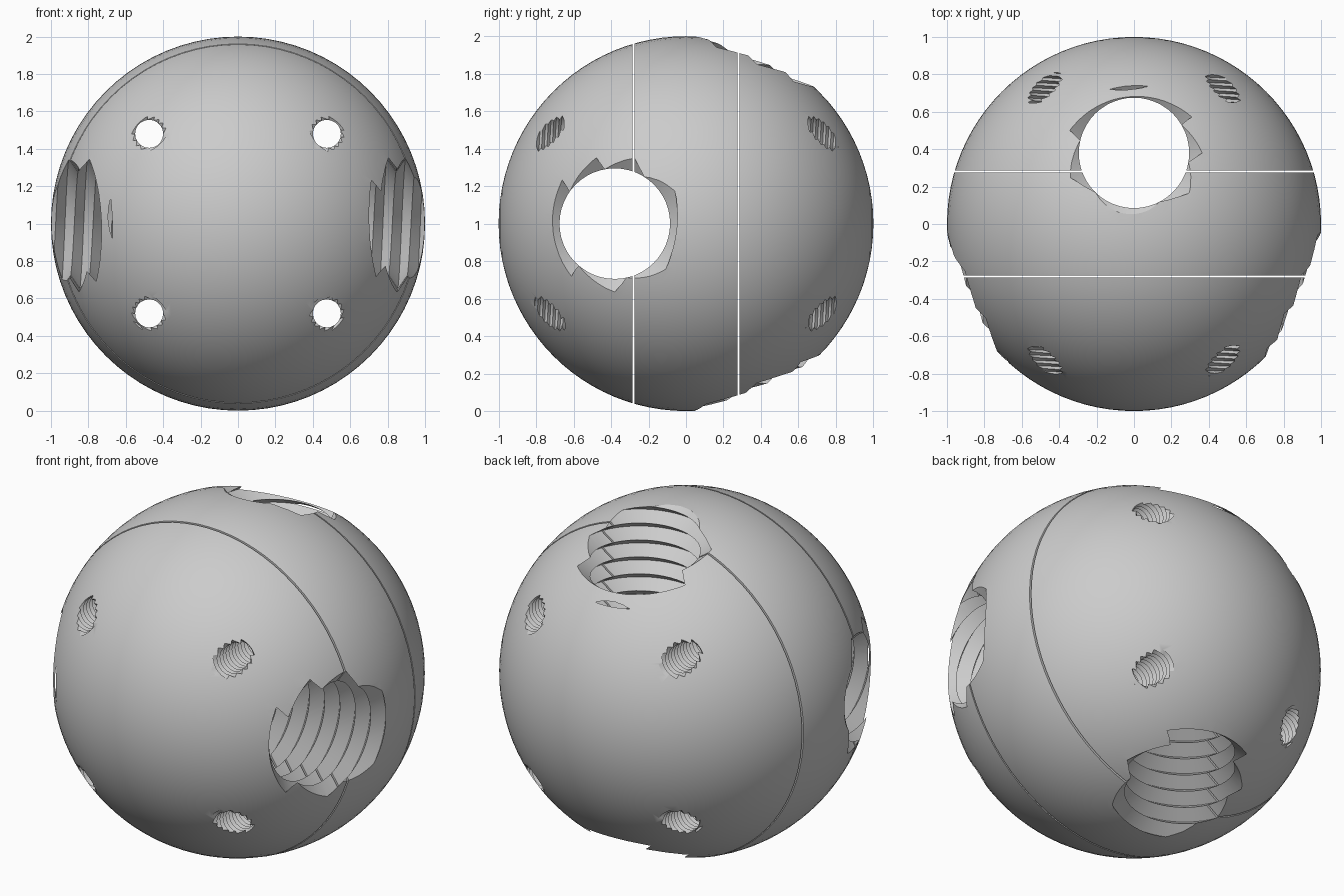
import bpy, bmesh
from math import cos, sin, tau, radians
from mathutils import Matrix, Vector

default = bpy.data.objects.get("Cube")
if default:
    bpy.data.objects.remove(default)

# One plain grey material
GREY = (0.6, 0.6, 0.6, 1.0)
grey = bpy.data.materials.new("plain_grey")
grey.use_nodes = True
grey.diffuse_color = GREY
grey.node_tree.nodes["Principled BSDF"].inputs["Base Color"].default_value = GREY


def to_object(bm, name):
    bmesh.ops.recalc_face_normals(bm, faces=bm.faces[:])
    mesh = bpy.data.meshes.new(name)
    bm.to_mesh(mesh)
    bm.free()
    mesh.materials.append(grey)
    obj = bpy.data.objects.new(name, mesh)
    bpy.context.collection.objects.link(obj)
    return obj


def thread_cutter(name, minor, major, pitch, length, sides, matrix):
    """Closed right-handed V thread, used to tap a hole."""
    bm = bmesh.new()
    last = 2 * int(length / pitch)
    rows = []
    for i in range(last + 1):
        r = major if i % 2 else minor
        row = []
        for j in range(sides):
            a = tau * j / sides
            z = (i / 2 + j / sides) * pitch - length / 2
            row.append(bm.verts.new((r * cos(a), r * sin(a), z)))
        rows.append(row)
    for i in range(last):
        for j in range(sides - 1):
            bm.faces.new((rows[i][j], rows[i][j + 1], rows[i + 1][j + 1], rows[i + 1][j]))
        if i + 3 <= last:
            bm.faces.new((rows[i][-1], rows[i + 2][0], rows[i + 3][0], rows[i + 1][-1]))
    # Fan caps close both ends, including the helical step
    bottom = rows[0] + [rows[2][0], rows[1][0]]
    top = rows[last] + [rows[last - 1][-1], rows[last - 2][-1]]
    for loop, z in ((bottom, -length / 2 - pitch), (top, length / 2 + 2 * pitch)):
        tip = bm.verts.new((0, 0, z))
        for k, v in enumerate(loop):
            bm.faces.new((v, loop[(k + 1) % len(loop)], tip))
    bm.transform(matrix)
    cutter = to_object(bm, name)
    cutter.hide_render = True
    return cutter


def ball_slice(name, y_min, y_max):
    """Slice of the ball between two planes across y."""
    bm = bmesh.new()
    bmesh.ops.create_uvsphere(bm, u_segments=80, v_segments=48, radius=1)
    bm.transform(Matrix.Translation((0, 0, 1)) @ Matrix.Rotation(radians(90), 4, 'X'))
    for y, side in ((y_min, -1), (y_max, 1)):
        if abs(y) < 1:
            cut = bmesh.ops.bisect_plane(
                bm, geom=bm.verts[:] + bm.edges[:] + bm.faces[:],
                plane_co=(0, y, 0), plane_no=Vector((0, side, 0)), clear_outer=True)
            rim = [e for e in cut["geom_cut"] if isinstance(e, bmesh.types.BMEdge)]
            bmesh.ops.contextual_create(bm, geom=rim)
    return to_object(bm, name)


# Threaded holes: one crosswise, one upright, four small ones front to back
across = Matrix.Rotation(radians(90), 4, 'Y')
lengthwise = Matrix.Rotation(radians(90), 4, 'X')
MINOR, MAJOR, PITCH = 0.295, 0.365, 0.1
cross_tap = thread_cutter("cross_tap", MINOR, MAJOR, PITCH, 2.4, 48,
                          Matrix.Translation((0, -0.38, 1)) @ across)
upright_tap = thread_cutter("upright_tap", MINOR, MAJOR, PITCH, 2.4, 48,
                            Matrix.Translation((0, 0.38, 1)))
bolt_taps = [
    thread_cutter("bolt_tap", 0.075, 0.095, 0.028, 1.8, 20,
                  Matrix.Translation((x, 0, 1 + z)) @ lengthwise)
    for x in (-0.475, 0.475) for z in (-0.48, 0.48)]
taps = [cross_tap, upright_tap] + bolt_taps

# Three slices with thin gaps between them
GAP_Y, HALF_GAP = 0.28, 0.005
slices = [
    ball_slice("front_slice", -2, -GAP_Y - HALF_GAP),
    ball_slice("middle_slice", -GAP_Y + HALF_GAP, GAP_Y - HALF_GAP),
    ball_slice("back_slice", GAP_Y + HALF_GAP, 2)]

for part in slices:
    bpy.ops.object.select_all(action='DESELECT')
    part.select_set(True)
    bpy.context.view_layer.objects.active = part
    for tap in taps:
        mod = part.modifiers.new("tap_hole", 'BOOLEAN')
        mod.operation = 'DIFFERENCE'
        mod.solver = 'EXACT'
        mod.object = tap
        bpy.ops.object.modifier_apply(modifier=mod.name)
    bpy.ops.object.shade_smooth_by_angle(angle=radians(30))

for tap in taps:
    bpy.data.objects.remove(tap)
